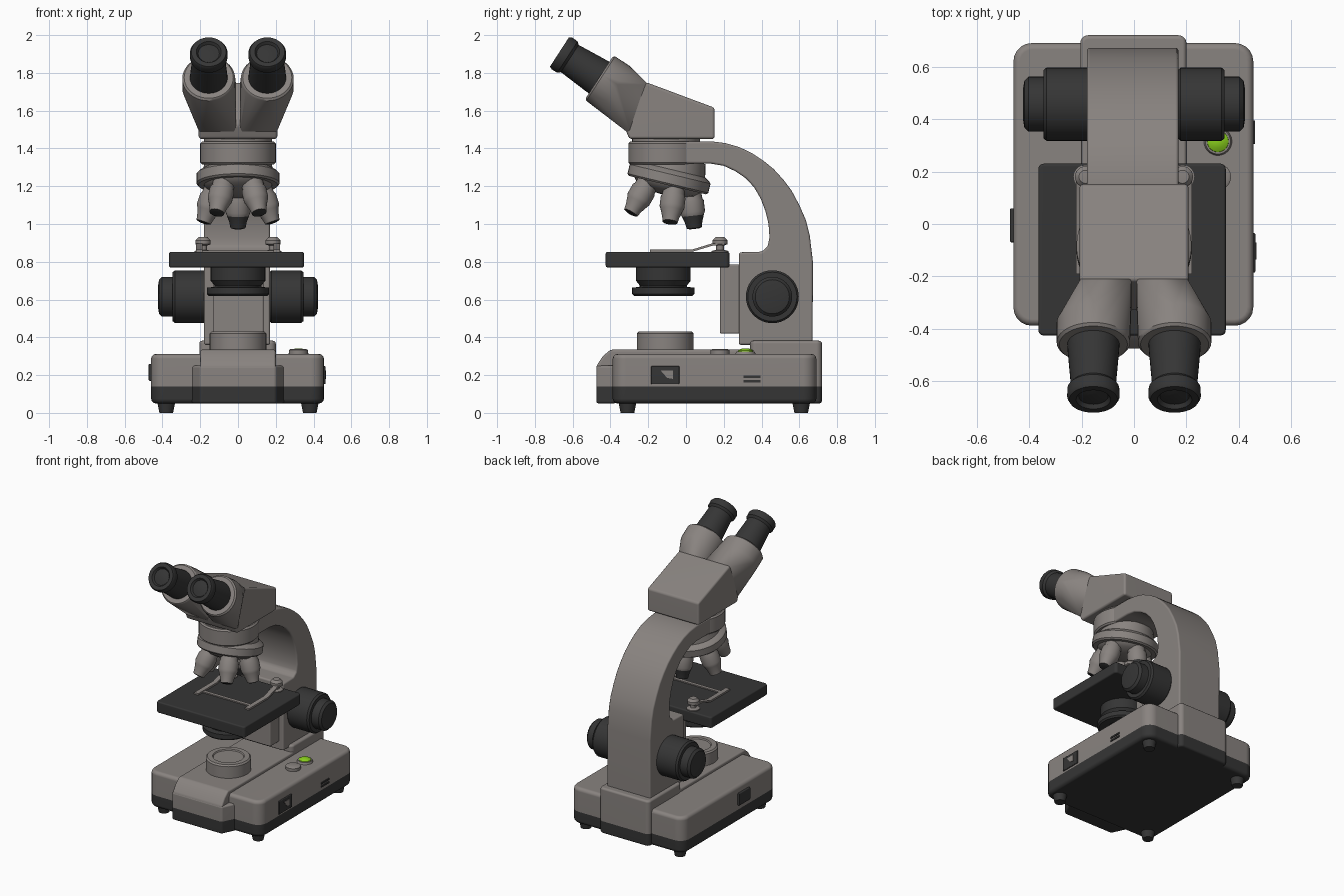
import bpy, bmesh, math
from mathutils import Vector, Matrix

if "Cube" in bpy.data.objects:
    bpy.data.objects.remove(bpy.data.objects["Cube"])


def material(name, rgb):
    m = bpy.data.materials.new(name)
    m.diffuse_color = (*rgb, 1)
    m.use_nodes = True
    m.node_tree.nodes["Principled BSDF"].inputs["Base Color"].default_value = m.diffuse_color
    return m


GREY = material("warm_grey", (0.25, 0.228, 0.215))
DARK = material("charcoal", (0.036, 0.036, 0.036))
GREEN = material("button_green", (0.25, 0.62, 0.012))


def finish(name, bm, mats):
    bmesh.ops.recalc_face_normals(bm, faces=bm.faces)
    me = bpy.data.meshes.new(name)
    bm.to_mesh(me)
    bm.free()
    for m in mats:
        me.materials.append(m)
    ob = bpy.data.objects.new(name, me)
    bpy.context.collection.objects.link(ob)
    bpy.ops.object.select_all(action='DESELECT')
    ob.select_set(True)
    bpy.context.view_layer.objects.active = ob
    bpy.ops.object.shade_smooth_by_angle(angle=math.radians(35))
    w = ob.modifiers.new("even_shading", 'WEIGHTED_NORMAL')
    w.keep_sharp = True
    return ob


def soften(bm, width, segments=3):
    bmesh.ops.recalc_face_normals(bm, faces=bm.faces)
    sharp = [e for e in bm.edges if e.calc_face_angle(0) > math.radians(32)]
    bmesh.ops.bevel(bm, geom=sharp, offset=width, segments=segments,
                    affect='EDGES', profile=0.5, clamp_overlap=True)


def two_tone(bm, z):
    """Cut at height z and give everything below the second material."""
    bmesh.ops.bisect_plane(bm, geom=bm.verts[:] + bm.edges[:] + bm.faces[:],
                           plane_co=(0, 0, z), plane_no=(0, 0, 1))
    for f in bm.faces:
        f.material_index = int(f.calc_center_median().z < z)


def prism(name, outline, axis, a, b, mats, bevel=0.0, split=None):
    """Extrude a 2D outline along x (outline is y,z) or z (outline is x,y)."""
    bm = bmesh.new()
    place = (lambda p, t: (t, *p)) if axis == 'x' else (lambda p, t: (*p, t))
    lo = [bm.verts.new(place(p, a)) for p in outline]
    hi = [bm.verts.new(place(p, b)) for p in outline]
    bm.faces.new(lo)
    bm.faces.new(hi)
    n = len(outline)
    for i in range(n):
        j = (i + 1) % n
        bm.faces.new((lo[i], lo[j], hi[j], hi[i]))
    if bevel:
        soften(bm, bevel)
    if split:
        two_tone(bm, split)
    return finish(name, bm, mats)


def rounded(x0, x1, y0, y1, r, n=5):
    pts = []
    for k, (cx, cy) in enumerate([(x1 - r, y1 - r), (x0 + r, y1 - r),
                                  (x0 + r, y0 + r), (x1 - r, y0 + r)]):
        for i in range(n + 1):
            t = math.pi / 2 * (k + i / n)
            pts.append((cx + r * math.cos(t), cy + r * math.sin(t)))
    return pts


def box(name, x, y, z, mats, bevel=0.0, corner=0.0):
    pts = (rounded(*x, *y, corner) if corner else
           [(x[0], y[0]), (x[1], y[0]), (x[1], y[1]), (x[0], y[1])])
    return prism(name, pts, 'z', *z, mats, bevel)


def lathe(name, profile, origin, direction, mats, dark_from=None, n=40):
    """Spin (radius, distance) pairs round an axis."""
    bm = bmesh.new()
    rings = [[bm.verts.new((r * math.cos(2 * math.pi * i / n),
                            r * math.sin(2 * math.pi * i / n), t))
              for i in range(n)] for r, t in profile]
    for p, q in zip(rings, rings[1:]):
        for i in range(n):
            j = (i + 1) % n
            bm.faces.new((p[i], p[j], q[j], q[i]))
    for ring, (r, _) in ((rings[0], profile[0]), (rings[-1], profile[-1])):
        if r > 0:
            bm.faces.new(ring)
    bmesh.ops.remove_doubles(bm, verts=bm.verts, dist=1e-5)
    if dark_from is not None:
        for f in bm.faces:
            f.material_index = int(f.calc_center_median().z > dark_from)
    rot = Vector(direction).to_track_quat('Z', 'Y').to_matrix().to_4x4()
    bm.transform(Matrix.Translation(origin) @ rot)
    return finish(name, bm, mats)


UP = (0, 0, 1)
TONES = [GREY, DARK]

# Base: body, raised centre strip with sloped nose, rear block; dark lower band
prism("base_body", rounded(-0.46, 0.455, -0.388, 0.69, 0.07), 'z', 0.05, 0.312,
      TONES, 0.025, split=0.14)
prism("base_nose", [(-0.25, -0.37), (-0.2, -0.475), (0.2, -0.475), (0.25, -0.37)], 'z',
      0.05, 0.25, TONES, 0.012, split=0.14)
prism("base_centre_strip", [(-0.474, 0.2), (-0.474, 0.25), (-0.44, 0.3), (-0.4, 0.335),
      (0.4, 0.335), (0.4, 0.2)], 'x', -0.2, 0.2, [GREY], 0.012)
prism("base_rear_block", rounded(-0.205, 0.2, 0.34, 0.72, 0.03), 'z', 0.05, 0.382,
      TONES, 0.015, split=0.14)
for x in (-0.38, 0.38):
    for y in (-0.31, 0.61):
        lathe("foot", [(0.036, 0), (0.048, 0.06)], (x, y, 0), UP, [DARK], n=24)

# Base fittings: lamp, dial, green button, sockets on the sides
lathe("lamp_housing", [(0.15, 0), (0.15, 0.11), (0.14, 0.12), (0.105, 0.12),
      (0.1, 0.112), (0, 0.112)], (0, -0.11, 0.31), UP, [GREY])
lathe("dial", [(0.05, 0), (0.05, 0.028), (0.04, 0.034), (0, 0.034)],
      (0.32, 0.18, 0.305), UP, [GREY])
lathe("button_ring", [(0.055, 0), (0.048, 0.018), (0, 0.018)], (0.32, 0.315, 0.308), UP, [GREY])
lathe("green_button", [(0.043, 0), (0.04, 0.015), (0.025, 0.024), (0, 0.027)],
      (0.32, 0.315, 0.315), UP, [GREEN])
box("power_switch", (0.44, 0.463), (-0.185, -0.035), (0.152, 0.248), [DARK], 0.005)
prism("switch_rocker", [(-0.135, 0.225), (-0.07, 0.225), (-0.07, 0.18), (-0.1, 0.185)],
      'x', 0.455, 0.467, [GREY])
for z in (0.162, 0.185):
    box("side_slot", (0.44, 0.461), (0.305, 0.395), (z, z + 0.012), [DARK])
box("power_inlet", (-0.473, -0.44), (-0.07, 0.06), (0.17, 0.26), [DARK], 0.006)

# Curved arm
prism("arm", [(0.67, 0.36), (0.672, 0.8), (0.655, 0.94), (0.635, 1.02), (0.6, 1.1),
      (0.56, 1.175), (0.515, 1.235), (0.465, 1.29), (0.41, 1.335), (0.35, 1.375),
      (0.28, 1.408), (0.21, 1.428), (0.13, 1.438), (-0.1, 1.438), (-0.1, 1.32),
      (0.13, 1.32), (0.2, 1.308), (0.26, 1.28), (0.315, 1.243), (0.36, 1.195), (0.395, 1.135),
      (0.42, 1.07), (0.437, 1.0), (0.442, 0.93), (0.432, 0.88), (0.4, 0.853),
      (0.28, 0.85), (0.28, 0.36)], 'x', -0.18, 0.17, [GREY], 0.012)
box("focus_rack", (-0.13, 0.135), (0.18, 0.3), (0.42, 0.785), [GREY], 0.008)

# Focus knobs on both sides
for s in (-1, 1):
    lathe("focus_knob", [(0.13, 0), (0.14, 0.01), (0.14, 0.165), (0.13, 0.178),
          (0.105, 0.178), (0.105, 0.235), (0.09, 0.25), (0.06, 0.255), (0, 0.255)],
          (s * 0.168, 0.457, 0.615), (s, 0, 0), [DARK])

# Stage, clips and condenser
box("stage", (-0.365, 0.35), (-0.425, 0.23), (0.77, 0.852), [DARK], 0.01, 0.02)
for s in (-1, 1):
    x = s * 0.205
    prism("stage_clip", [(-0.19, 0.852), (0.03, 0.852), (0.14, 0.885), (0.2, 0.885),
          (0.2, 0.898), (0.14, 0.898), (0.03, 0.864), (-0.19, 0.864)],
          'x', x - 0.017, x + 0.017, [GREY])
    lathe("clip_knob", [(0.045, 0), (0.045, 0.012), (0.02, 0.018), (0.02, 0.04),
          (0.04, 0.048), (0.04, 0.068), (0.025, 0.085), (0, 0.087)],
          (s * 0.185, 0.18, 0.845), UP, [GREY], n=24)
box("slide_rest", (-0.2, 0.2), (-0.14, -0.115), (0.85, 0.86), [GREY])
lathe("condenser", [(0.145, 0), (0.145, -0.075), (0.125, -0.1), (0.125, -0.108),
      (0.165, -0.112), (0.165, -0.145), (0.155, -0.155), (0.1, -0.155),
      (0.09, -0.14), (0, -0.14)], (0, -0.12, 0.775), UP, [DARK])

# Head mount and tilted nosepiece
lathe("head_mount", [(0.19, 0), (0.2, 0.01), (0.2, 0.112), (0.19, 0.122), (0.18, 0.122),
      (0.18, 0.15)], (0, -0.105, 1.315), UP, [GREY])
axis = Vector((0, -0.233, -0.972)).normalized()
hub = Vector((0, -0.09, 1.24))
lathe("nosepiece", [(0.17, -0.12), (0.185, -0.05), (0.21, -0.035), (0.22, -0.025),
      (0.22, 0.025), (0.21, 0.035), (0.18, 0.035), (0.16, 0.06), (0.09, 0.085), (0, 0.09)],
      hub, axis, [GREY])
side = Vector((1, 0, 0))
back = axis.cross(side)
back = back if back.y > 0 else -back
for k in range(5):
    t = math.radians(72 * k)
    out = side * math.sin(t) + back * math.cos(t)
    lathe("objective_lens", [(0.055, 0), (0.06, 0.06), (0.066, 0.07), (0.066, 0.125),
          (0.058, 0.145), (0.046, 0.18), (0.04, 0.21), (0.025, 0.215), (0, 0.21)],
          hub + out * 0.12 + axis * 0.025, axis * 0.94 + out * 0.34, TONES,
          dark_from=0.15 if k == 0 else 0.205, n=24)

# Binocular head
prism("head", [(0.152, 1.45), (0.152, 1.615), (-0.215, 1.752), (-0.33, 1.525),
      (-0.3, 1.45)], 'x', -0.208, 0.208, [GREY], 0.015)
aim = Vector((0, -0.84, 0.545)).normalized()
rise = Vector((0, 0.545, 0.84)).normalized()
for s in (-1, 1):
    end = Vector((s * 0.155, -0.46, 1.775))
    bm = bmesh.new()
    for r, d in ((0.14, -0.1), (0.14, -0.01), (0.13, 0)):
        for i in range(40):
            t = 2 * math.pi * i / 40
            bm.verts.new(end + aim * d + (side * math.cos(t) + rise * math.sin(t)) * r)
    for x in (0.01, 0.198):
        for y, z in ((-0.2, 1.738), (-0.318, 1.51), (-0.29, 1.47)):
            bm.verts.new((s * x, y, z))
    hull = bmesh.ops.convex_hull(bm, input=bm.verts)
    loose = {g for g in hull["geom_interior"] + hull["geom_unused"]
             if isinstance(g, bmesh.types.BMVert)}
    bmesh.ops.delete(bm, geom=list(loose), context='VERTS')
    finish("eyepiece_socket", bm, [GREY])
    lathe("eyepiece", [(0.1, -0.01), (0.098, 0.03), (0.086, 0.185), (0.099, 0.2),
          (0.1, 0.235), (0.092, 0.25), (0.066, 0.25), (0.056, 0.235), (0.03, 0.24),
          (0, 0.242)], end, aim, [DARK])
